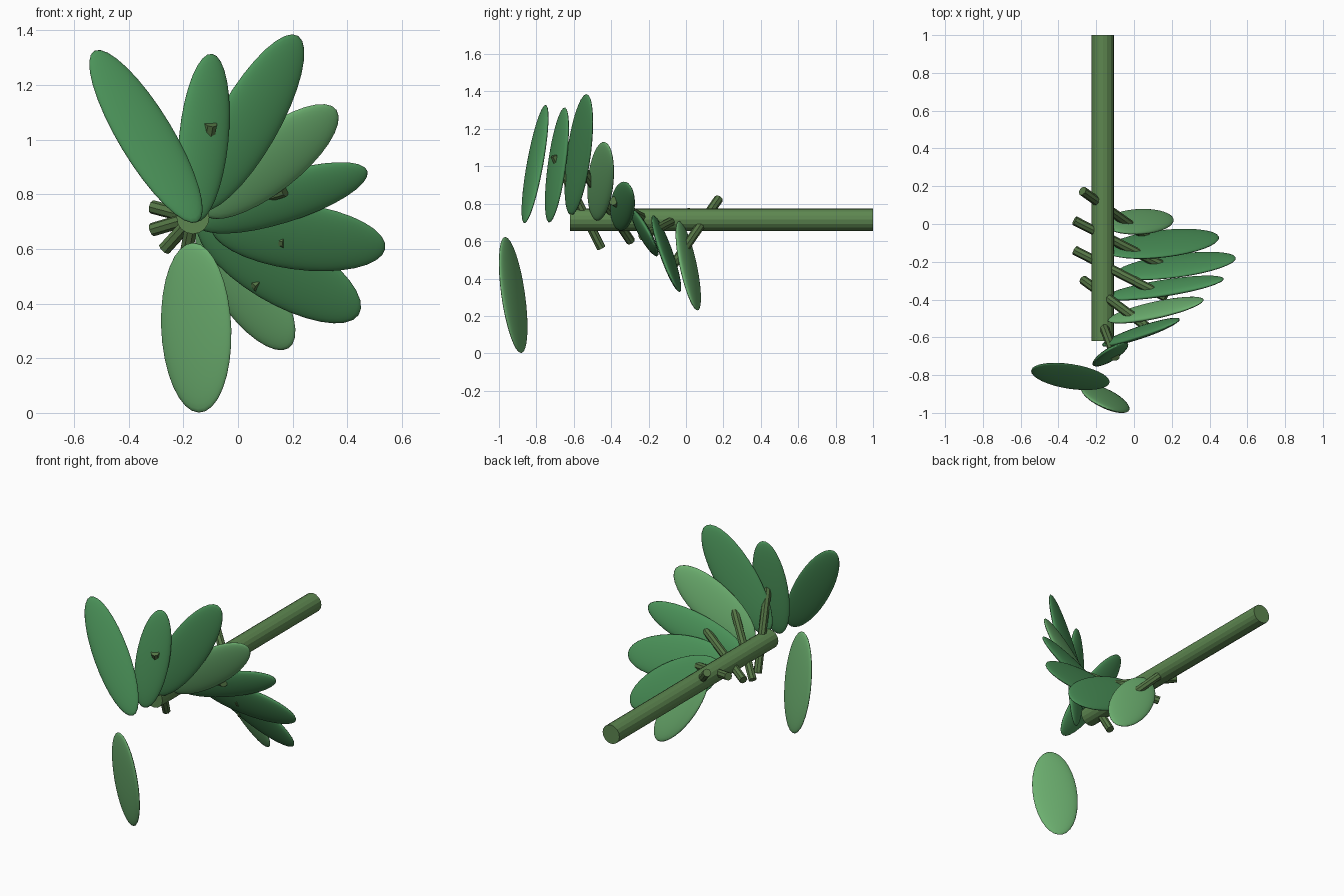
import bpy
from math import radians, sin, cos
from mathutils import Vector, Matrix

if "Cube" in bpy.data.objects:
    bpy.data.objects.remove(bpy.data.objects["Cube"])

AXIS_X, AXIS_Z = -0.165, 0.715
TILT, TWIST = radians(8), radians(25)


def material(name, rgb):
    m = bpy.data.materials.new(name)
    m.diffuse_color = (*rgb, 1)
    m.use_nodes = True
    m.node_tree.nodes["Principled BSDF"].inputs["Base Color"].default_value = m.diffuse_color
    return m


STEM = material("stem_green", (0.11, 0.24, 0.08))
STALK = material("stalk_green", (0.09, 0.18, 0.06))
LEAF = material("leaf_green", (0.07, 0.29, 0.10))
PALE = material("pale_leaf_green", (0.15, 0.43, 0.16))


def rod(name, start, end, radius, sides, mat):
    start, end = Vector(start), Vector(end)
    d = end - start
    bpy.ops.mesh.primitive_cylinder_add(vertices=sides, radius=radius, depth=d.length)
    ob = bpy.context.object
    ob.matrix_world = Matrix.Translation((start + end) / 2) @ d.to_track_quat('Z', 'Y').to_matrix().to_4x4()
    ob.name = name
    ob.data.materials.append(mat)


def leaf(name, centre, angle, length, width, mat):
    # flattened ellipsoid: long axis radial, width axis twisted along the stem
    t = radians(angle)
    y = Vector((0, 1, 0))
    u = Vector((cos(t), 0, sin(t))) * cos(TILT) + y * sin(TILT)
    w = Vector((sin(t), 0, -cos(t))) * cos(TWIST) + y * sin(TWIST)
    w = (w - u * w.dot(u)).normalized()
    n = u.cross(w)
    basis = Matrix((u, w, n)).transposed().to_4x4()
    size = Matrix.Diagonal((length / cos(TILT), width / cos(TWIST), 0.026, 1))
    bpy.ops.mesh.primitive_uv_sphere_add(segments=32, ring_count=20, radius=1)
    ob = bpy.context.object
    ob.data.transform(basis @ size)
    ob.location = centre
    ob.name = name
    ob.data.materials.append(mat)
    bpy.ops.object.shade_smooth()


# main stem
rod("stem", (AXIS_X, -0.62, AXIS_Z), (AXIS_X, 1.0, AXIS_Z), 0.06, 16, STEM)

# leaf stalks spiralling through the stem
for i in range(5):
    a = radians(-46 + 31.3 * i)
    y0 = 0.175 - 0.157 * i
    r = Vector((cos(a), 0, sin(a)))
    hub = Vector((AXIS_X, 0, AXIS_Z))
    rod(f"leaf_stalk_{i + 1}", hub - r * 0.155 + Vector((0, y0, 0)),
        hub + r * 0.35 + Vector((0, y0 - 0.25, 0)), 0.025, 8, STALK)

# leaves: x, z, angle, half length, half width
leaves = [
    (0.027, 0.468, -56, 0.280, 0.110),
    (0.150, 0.533, -31, 0.340, 0.130),
    (0.220, 0.645, -8, 0.322, 0.120),
    (0.162, 0.787, 17.2, 0.327, 0.090),
    (0.115, 0.920, 37.5, 0.310, 0.112),
    (0.037, 1.062, 60, 0.367, 0.112),
    (-0.125, 1.007, 84.3, 0.309, 0.090),
    (-0.337, 1.012, 121, 0.366, 0.098),
    (-0.153, 0.312, -88.3, 0.311, 0.128),
]
for i, (x, z, ang, ln, wd) in enumerate(leaves):
    leaf(f"leaf_{i + 1}", (x, 0.012 - 0.117 * i, z), ang, ln, wd, PALE if i % 4 == 0 else LEAF)
